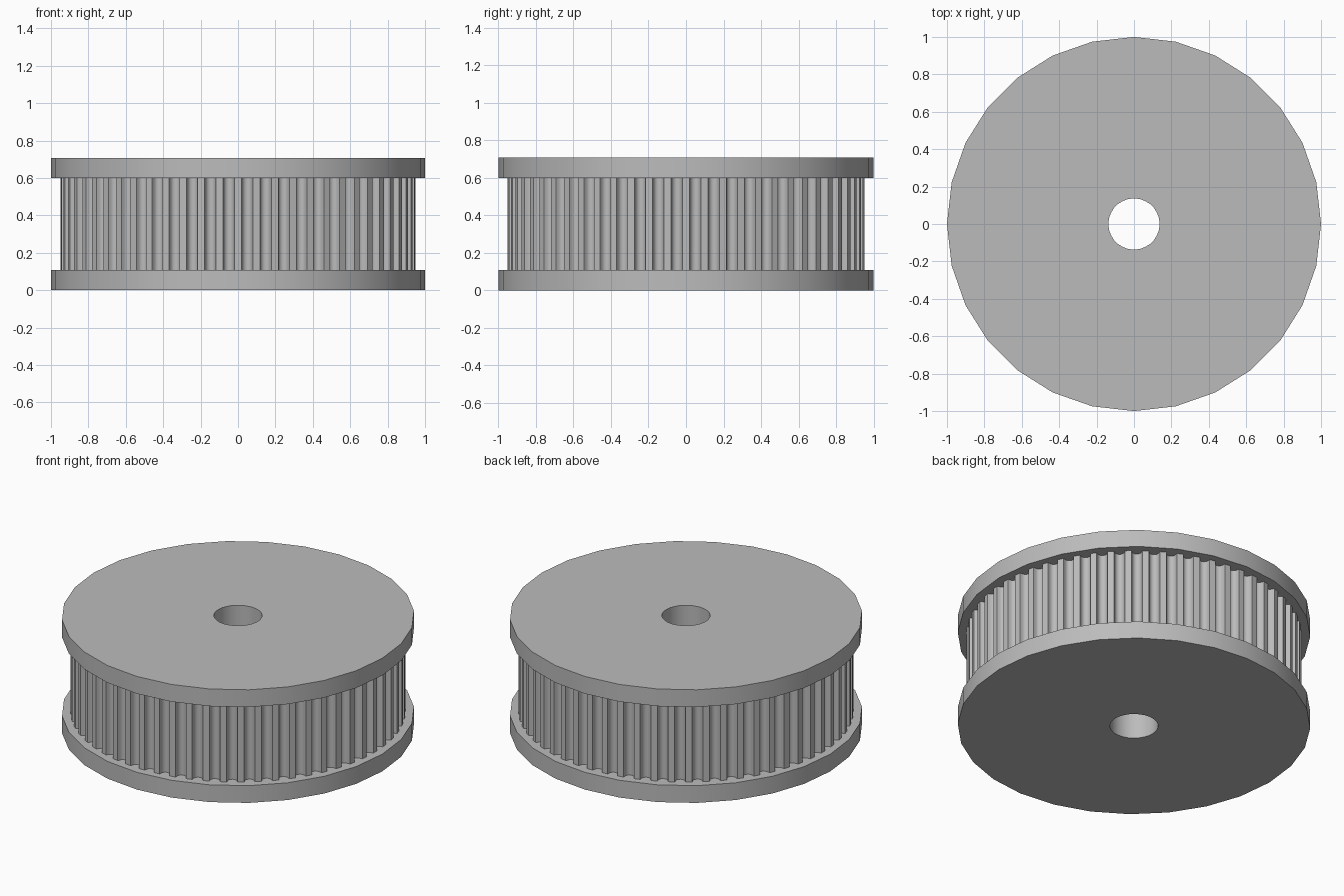
import bpy
import bmesh
from math import sin, cos, pi, radians
from mathutils import Matrix, Vector

if "Cube" in bpy.data.objects:
    bpy.data.objects.remove(bpy.data.objects["Cube"], do_unlink=True)

SIDES = 28            # facets of rim and bore
TEETH = 60
BORE = 0.137
RIM = 1.0
TOOTH_R = 0.95        # tooth tip radius
GROOVE_R = 0.028      # radius of the rounded groove bottom
FLANGE = 0.108
HEIGHT = 0.708

grey = bpy.data.materials.new("plain grey")
grey.use_nodes = True
colour = (0.5, 0.5, 0.5, 1)
grey.diffuse_color = colour
grey.node_tree.nodes["Principled BSDF"].inputs["Base Color"].default_value = colour


def circle(radius):
    return [Vector((radius * cos(2 * pi * i / SIDES), radius * sin(2 * pi * i / SIDES), 0))
            for i in range(SIDES)]


def toothed_outline():
    """One round-bottomed groove, repeated around the axis; a land faces the front."""
    centre = TOOTH_R - 0.01
    groove = [Vector((TOOTH_R, -0.031, 0))]
    for i in range(9):
        a = pi * i / 8
        groove.append(Vector((centre - GROOVE_R * sin(a), -GROOVE_R * cos(a), 0)))
    groove.append(Vector((TOOTH_R, 0.031, 0)))
    pitch = 2 * pi / TEETH
    return [Matrix.Rotation((t + 0.5) * pitch, 3, "Z") @ p
            for t in range(TEETH) for p in groove]


def bored_prism(name, outline, z0, z1):
    """Extrude an outline with a central bore between two heights."""
    bm = bmesh.new()
    edges = []
    for loop in (outline, circle(BORE)):
        verts = [bm.verts.new(p + Vector((0, 0, z0))) for p in loop]
        edges += [bm.edges.new((v, verts[i - 1])) for i, v in enumerate(verts)]
    bmesh.ops.triangle_fill(bm, edges=edges, use_beauty=True, normal=(0, 0, 1))
    result = bmesh.ops.extrude_face_region(bm, geom=bm.faces[:], use_keep_orig=True)
    top = [g for g in result["geom"] if isinstance(g, bmesh.types.BMVert)]
    bmesh.ops.translate(bm, verts=top, vec=(0, 0, z1 - z0))
    bmesh.ops.recalc_face_normals(bm, faces=bm.faces[:])
    mesh = bpy.data.meshes.new(name)
    bm.to_mesh(mesh)
    bm.free()
    mesh.materials.append(grey)
    obj = bpy.data.objects.new(name, mesh)
    bpy.context.collection.objects.link(obj)
    bpy.ops.object.select_all(action="DESELECT")
    obj.select_set(True)
    bpy.context.view_layer.objects.active = obj
    bpy.ops.object.shade_smooth_by_angle(angle=radians(30))
    return obj


# Two flanges with the toothed drum between them
bored_prism("bottom_flange", circle(RIM), 0, FLANGE)
bored_prism("toothed_drum", toothed_outline(), FLANGE, HEIGHT - FLANGE)
bored_prism("top_flange", circle(RIM), HEIGHT - FLANGE, HEIGHT)
